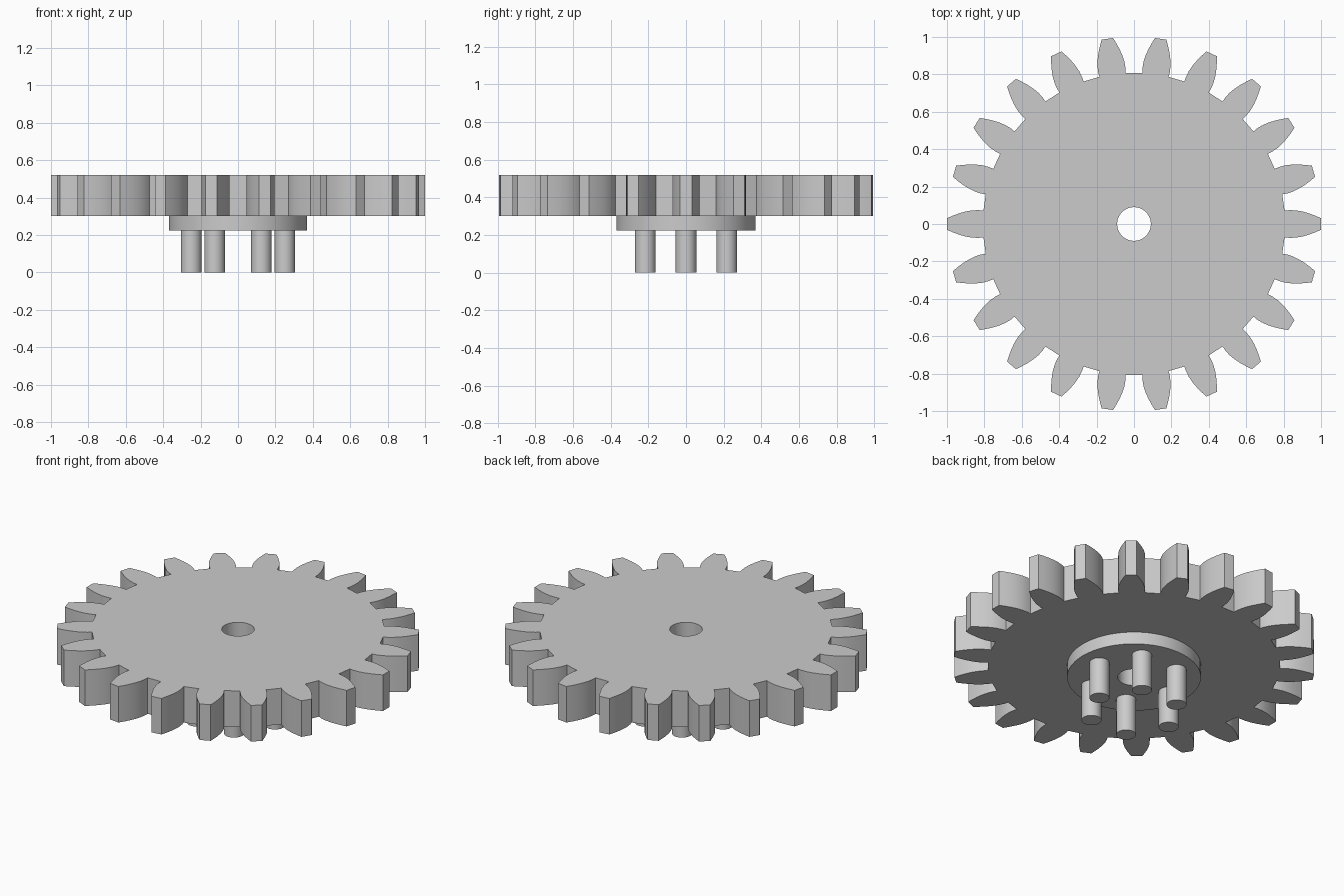
import bpy, bmesh
from math import pi, cos, sin, radians

default = bpy.data.objects.get("Cube")
if default:
    bpy.data.objects.remove(default, do_unlink=True)

grey = bpy.data.materials.new("plain_grey")
grey.use_nodes = True
grey.diffuse_color = (0.6, 0.6, 0.6, 1)
grey.node_tree.nodes["Principled BSDF"].inputs["Base Color"].default_value = (0.6, 0.6, 0.6, 1)

TEETH = 22
PINS = 6
BORE = 0.09


def circle(radius, sides=64, cx=0.0, cy=0.0):
    return [(cx + radius * cos(2 * pi * i / sides), cy + radius * sin(2 * pi * i / sides))
            for i in range(sides)]


def gear_outline():
    """Half tooth as (distance along the tooth axis, half width), mirrored and repeated."""
    half = [(0.805, 0.071), (0.83, 0.074), (0.865, 0.073), (0.9, 0.067),
            (0.935, 0.057), (0.97, 0.044), (1.0, 0.031)]
    tooth = [(x, -w) for x, w in half] + [(x, w) for x, w in reversed(half)]
    points = []
    for k in range(TEETH):
        a = 2 * pi * k / TEETH
        points += [(x * cos(a) - y * sin(a), x * sin(a) + y * cos(a)) for x, y in tooth]
    return points


def extrude_profile(name, loops, z0, z1):
    """Fill the outline (less any inner loops) and extrude it from z0 to z1."""
    bm = bmesh.new()
    edges = []
    for loop in loops:
        verts = [bm.verts.new((x, y, z0)) for x, y in loop]
        edges += [bm.edges.new((v, verts[(i + 1) % len(verts)])) for i, v in enumerate(verts)]
    if len(loops) > 1:
        bmesh.ops.triangle_fill(bm, edges=edges, use_beauty=True)
    else:
        bm.faces.new(verts)
    top = bmesh.ops.extrude_face_region(bm, geom=bm.faces[:], use_keep_orig=True)["geom"]
    bmesh.ops.translate(bm, vec=(0, 0, z1 - z0),
                        verts=[g for g in top if isinstance(g, bmesh.types.BMVert)])
    bmesh.ops.recalc_face_normals(bm, faces=bm.faces[:])
    mesh = bpy.data.meshes.new(name)
    bm.to_mesh(mesh)
    bm.free()
    mesh.materials.append(grey)
    obj = bpy.data.objects.new(name, mesh)
    bpy.context.collection.objects.link(obj)
    bpy.ops.object.select_all(action='DESELECT')
    obj.select_set(True)
    bpy.context.view_layer.objects.active = obj
    bpy.ops.object.shade_smooth_by_angle(angle=radians(25))
    return obj


# Toothed wheel with its central bore
extrude_profile("gear_wheel", [gear_outline(), circle(BORE)], 0.30, 0.52)

# Round flange under the wheel
extrude_profile("flange", [circle(0.37), circle(BORE)], 0.225, 0.30)

# Ring of pins under the flange
for i in range(PINS):
    a = 2 * pi * i / PINS
    extrude_profile(f"pin_{i + 1}", [circle(0.055, 32, 0.25 * cos(a), 0.25 * sin(a))], 0.0, 0.225)
